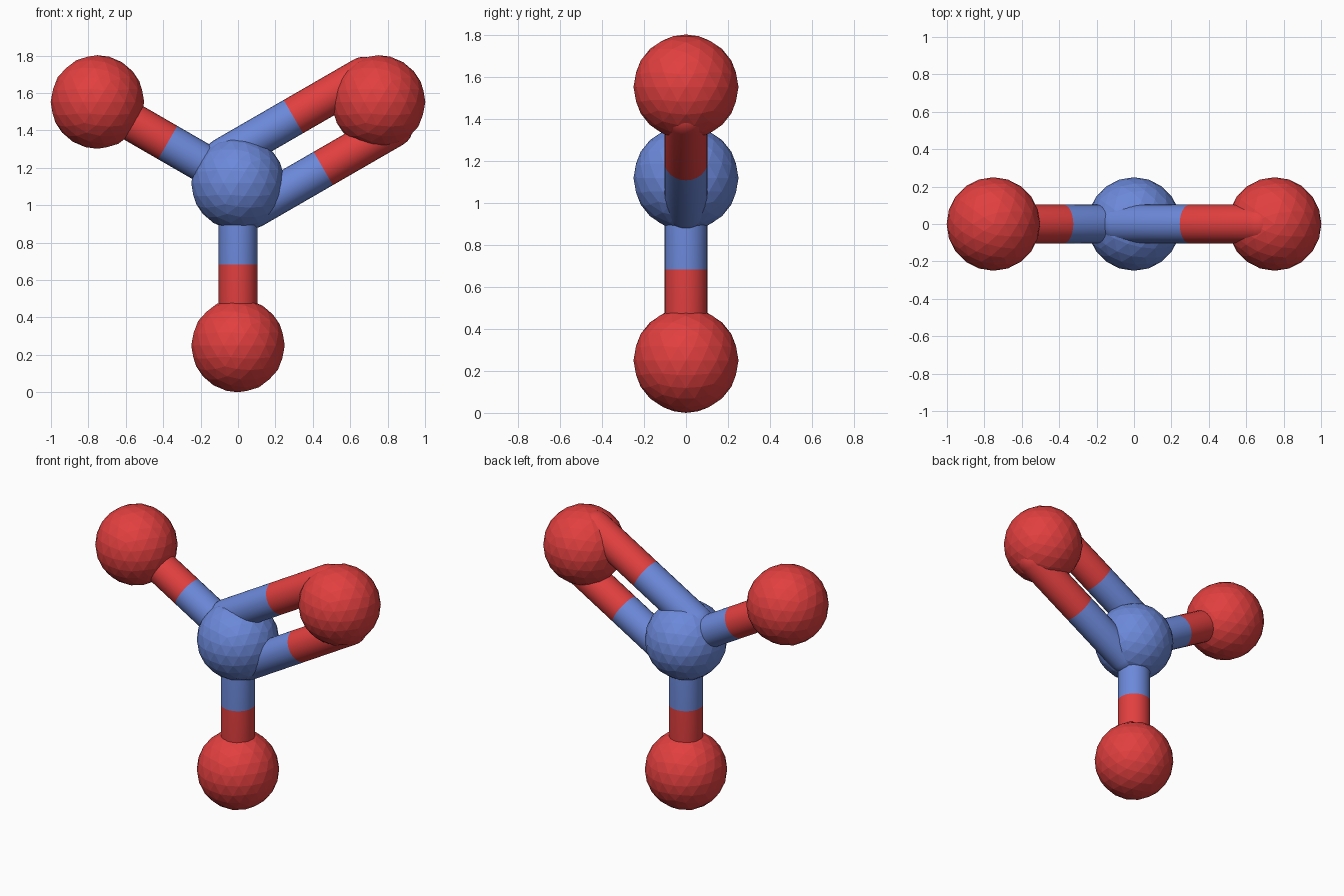
import bpy, bmesh
from math import sin, cos, pi, radians
from mathutils import Vector, Matrix

if "Cube" in bpy.data.objects:
    bpy.data.objects.remove(bpy.data.objects["Cube"])


def material(name, color):
    m = bpy.data.materials.new(name)
    m.diffuse_color = color
    m.use_nodes = True
    m.node_tree.nodes["Principled BSDF"].inputs["Base Color"].default_value = m.diffuse_color
    return m


RED = material("red", (0.76, 0.05, 0.05, 1))
BLUE = material("blue", (0.15, 0.25, 0.70, 1))

ATOM_R, ROD_R, BOND, OFFSET = 0.25, 0.103, 0.868, 0.16
CENTRE = Vector((0, 0, 1.118))


def atom(name, pos, mat):
    bpy.ops.mesh.primitive_ico_sphere_add(subdivisions=3, radius=ATOM_R, location=pos)
    ob = bpy.context.object
    ob.name = name
    ob.data.materials.append(mat)


def half_rod(name, start, end, mat):
    """Tube from the atom end (domed) to the open middle of the bond."""
    axis = end - start
    bm = bmesh.new()
    profile = [(ROD_R * cos(a), -ROD_R * sin(a)) for a in (pi / 2 * i / 6 for i in range(6, -1, -1))]
    profile.append((ROD_R, axis.length))
    verts = [bm.verts.new((r, 0, z)) for r, z in profile]
    edges = [bm.edges.new(p) for p in zip(verts, verts[1:])]
    bmesh.ops.spin(bm, geom=verts + edges, cent=(0, 0, 0), axis=(0, 0, 1),
                   angle=2 * pi, steps=24)
    bmesh.ops.remove_doubles(bm, verts=bm.verts, dist=1e-4)
    bmesh.ops.recalc_face_normals(bm, faces=bm.faces)
    turn = Vector((0, 0, 1)).rotation_difference(axis).to_matrix().to_4x4()
    bm.transform(Matrix.Translation(start) @ turn)
    for f in bm.faces:
        f.smooth = True
    mesh = bpy.data.meshes.new(name)
    bm.to_mesh(mesh)
    bm.free()
    mesh.materials.append(mat)
    bpy.context.collection.objects.link(bpy.data.objects.new(name, mesh))


def bond(name, a, b):
    mid = (a + b) / 2
    half_rod(name + "_inner", a, mid, BLUE)
    half_rod(name + "_outer", b, mid, RED)


# Atoms and bonds: the right-hand bond is double
atom("centre_atom", CENTRE, BLUE)
for side, angle, shifts in (("right", 30, (OFFSET, -OFFSET)), ("left", 150, (0,)), ("bottom", 270, (0,))):
    a = radians(angle)
    outer = CENTRE + BOND * Vector((cos(a), 0, sin(a)))
    atom(side + "_atom", outer, RED)
    for i, s in enumerate(shifts):
        shift = s * Vector((-sin(a), 0, cos(a)))
        bond(f"{side}_bond_{i + 1}", CENTRE + shift, outer + shift)
